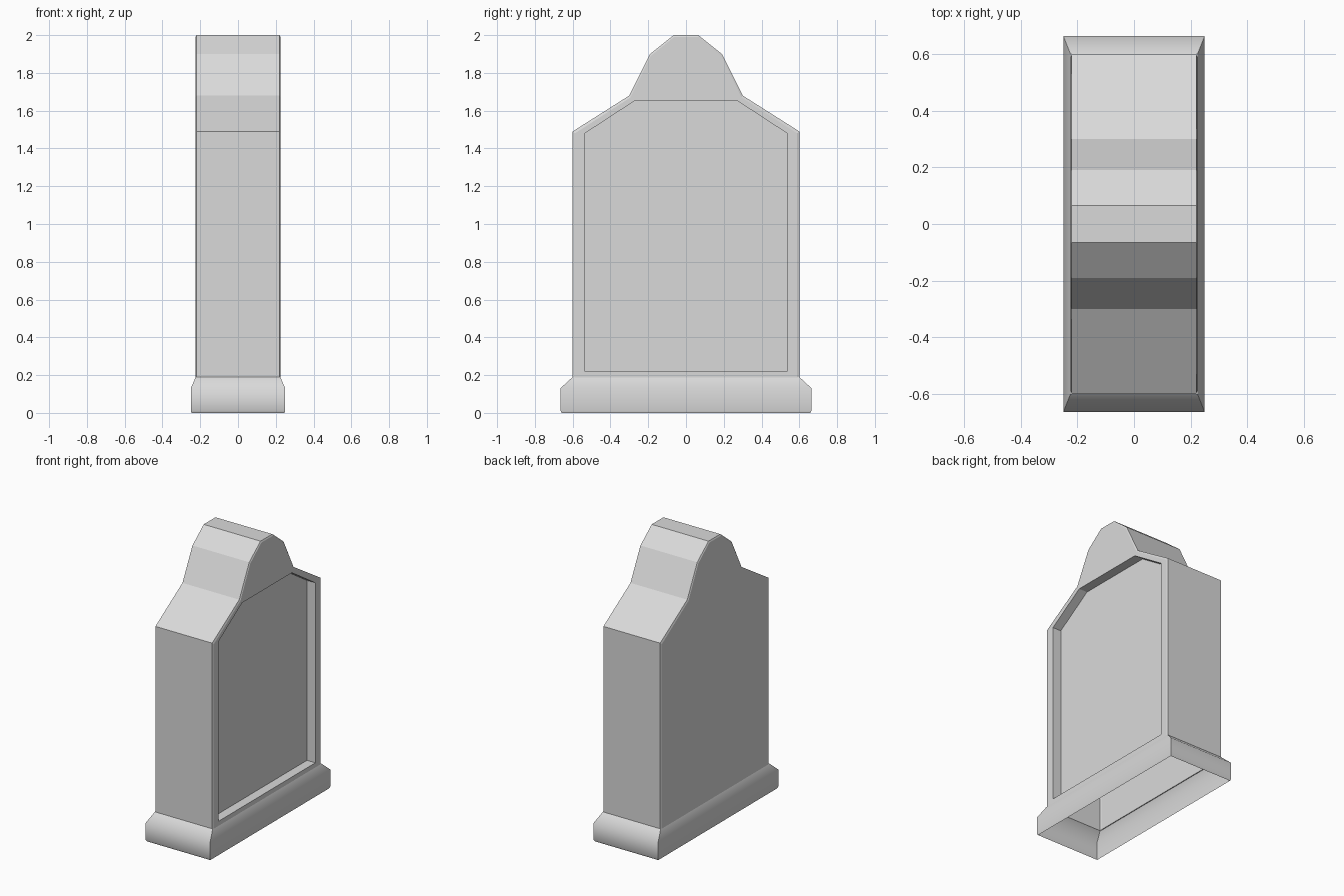
import bpy
import bmesh
import math

if "Cube" in bpy.data.objects:
    bpy.data.objects.remove(bpy.data.objects["Cube"], do_unlink=True)

stone = bpy.data.materials.new("grey stone")
stone.use_nodes = True
GREY = (0.7, 0.7, 0.7, 1)
stone.diffuse_color = GREY
stone.node_tree.nodes["Principled BSDF"].inputs["Base Color"].default_value = GREY


def finish(name, bm, smooth_angle):
    bmesh.ops.recalc_face_normals(bm, faces=bm.faces)
    mesh = bpy.data.meshes.new(name)
    bm.to_mesh(mesh)
    bm.free()
    mesh.materials.append(stone)
    obj = bpy.data.objects.new(name, mesh)
    bpy.context.collection.objects.link(obj)
    bpy.ops.object.select_all(action="DESELECT")
    obj.select_set(True)
    bpy.context.view_layer.objects.active = obj
    bpy.ops.object.shade_smooth_by_angle(angle=math.radians(smooth_angle))
    return obj


def mirrored(half):
    return half + [(-y, z) for y, z in reversed(half)]


def loop(bm, x, points):
    return [bm.verts.new((x, y, z)) for y, z in points]


def bridge(bm, a, b, skip=()):
    for i in range(len(a)):
        j = (i + 1) % len(a)
        if i not in skip:
            bm.faces.new((a[i], a[j], b[j], b[i]))


# Tombstone silhouette, left half mirrored to the right
FOOT = 0.18
outline = mirrored([(-0.6, FOOT), (-0.6, 1.49), (-0.3, 1.68), (-0.19, 1.9), (-0.065, 2.0)])
face_edge = [(y * 0.98, max(FOOT, z - 0.01)) for y, z in outline]
panel = mirrored([(-0.535, 0.22), (-0.535, 1.48), (-0.275, 1.65)])

# Headstone body: open underneath, slightly chamfered faces
bm = bmesh.new()
back = loop(bm, -0.225, face_edge)
back_rim = loop(bm, -0.22, outline)
front_rim = loop(bm, 0.22, outline)
front = loop(bm, 0.225, face_edge)
last = len(outline) - 1
bm.faces.new(back)
bridge(bm, back, back_rim)
bridge(bm, back_rim, front_rim, skip=(last,))
bridge(bm, front_rim, front)

# Frame around the sunken panel, with the crest as one face
panel_edge = loop(bm, 0.225, panel)
panel_floor = loop(bm, 0.16, panel)
frame = front[:3] + front[-3:]
bridge(bm, frame, panel_edge, skip=(2,))
bm.faces.new(front[2:-2] + [panel_edge[3], panel_edge[2]])
bridge(bm, panel_edge, panel_floor)
bm.faces.new(panel_floor)
finish("headstone", bm, 15)

# Flared plinth: an open shell of stacked rectangles
bm = bmesh.new()
rings = []
for hx, hy, z in [(0.246, 0.658, 0), (0.25, 0.665, 0.012), (0.25, 0.665, 0.13), (0.224, 0.6, 0.19)]:
    corners = [(-hx, -hy), (hx, -hy), (hx, hy), (-hx, hy)]
    rings.append([bm.verts.new((x, y, z)) for x, y in corners])
for lower, upper in zip(rings, rings[1:]):
    bridge(bm, lower, upper)
finish("plinth", bm, 50)
